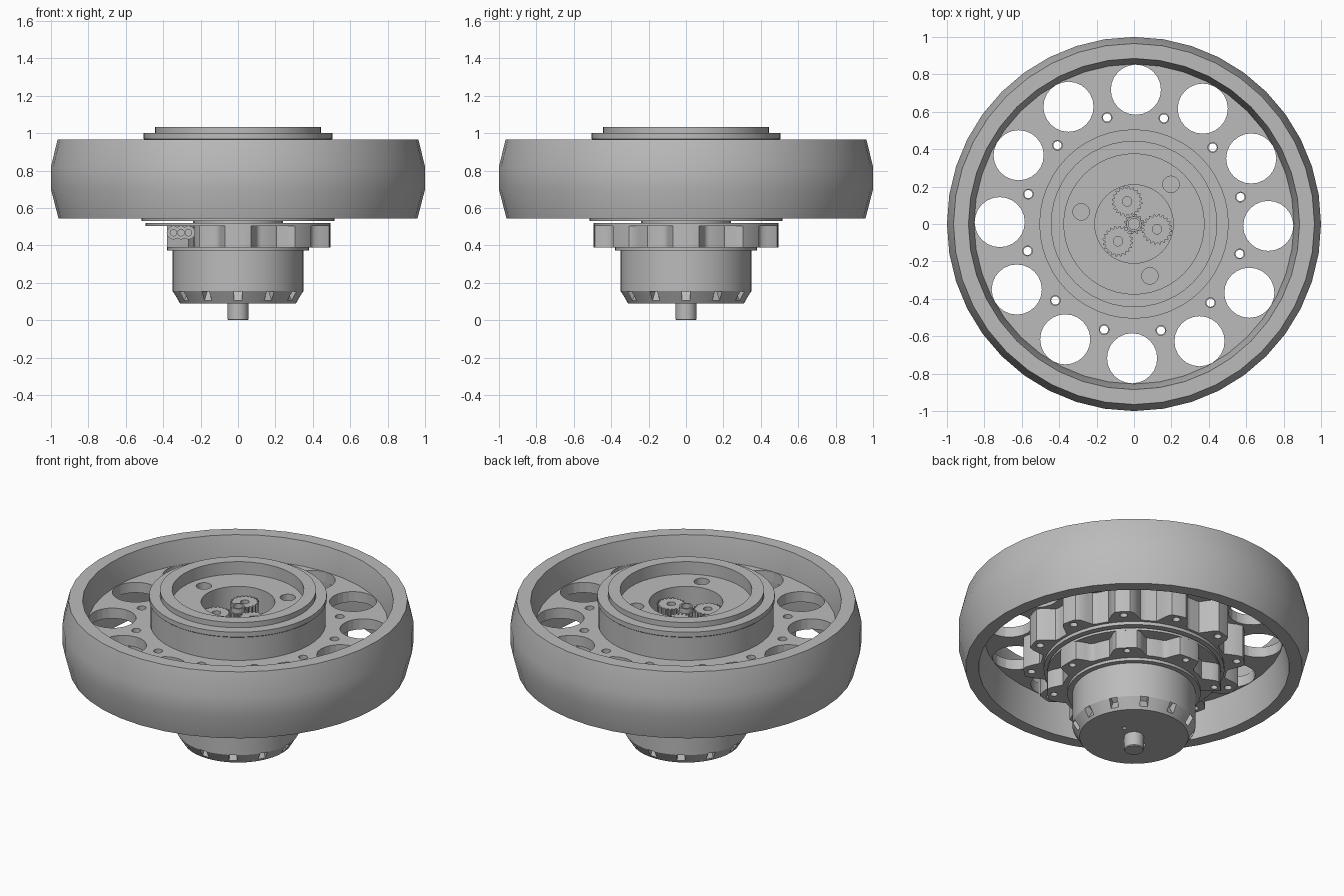
import bpy, bmesh
from math import sin, cos, pi, radians
from mathutils import Matrix, Vector

if "Cube" in bpy.data.objects:
    bpy.data.objects.remove(bpy.data.objects["Cube"])

grey = bpy.data.materials.new("plain_grey")
grey.use_nodes = True
grey.diffuse_color = (0.5, 0.5, 0.5, 1)
grey.node_tree.nodes["Principled BSDF"].inputs["Base Color"].default_value = (0.5, 0.5, 0.5, 1)


def finish(name, bm, smooth=True):
    bmesh.ops.remove_doubles(bm, verts=bm.verts, dist=1e-5)
    bmesh.ops.recalc_face_normals(bm, faces=bm.faces)
    mesh = bpy.data.meshes.new(name)
    bm.to_mesh(mesh)
    bm.free()
    mesh.materials.append(grey)
    obj = bpy.data.objects.new(name, mesh)
    bpy.context.collection.objects.link(obj)
    if smooth:
        shade(obj)
    return obj


def activate(obj):
    bpy.ops.object.select_all(action='DESELECT')
    obj.select_set(True)
    bpy.context.view_layer.objects.active = obj


def shade(obj):
    activate(obj)
    bpy.ops.object.shade_smooth_by_angle(angle=radians(30))


def lathe(name, profile, steps=48, closed=True):
    """Spin (radius, height) points around z."""
    bm = bmesh.new()
    verts = [bm.verts.new((r, 0, z)) for r, z in profile]
    pairs = list(zip(verts, verts[1:])) + ([(verts[-1], verts[0])] if closed else [])
    edges = [bm.edges.new(p) for p in pairs]
    bmesh.ops.spin(bm, geom=verts + edges, axis=(0, 0, 1), cent=(0, 0, 0),
                   angle=2 * pi, steps=steps, use_merge=True)
    return finish(name, bm)


def prism(name, outline, z0, z1, at=(0, 0)):
    """Extrude a flat outline upwards."""
    bm = bmesh.new()
    face = bm.faces.new([bm.verts.new((x + at[0], y + at[1], z0)) for x, y in outline])
    new = bmesh.ops.extrude_face_region(bm, geom=[face])["geom"]
    bmesh.ops.translate(bm, vec=(0, 0, z1 - z0),
                        verts=[v for v in new if isinstance(v, bmesh.types.BMVert)])
    return finish(name, bm)


def polar(r, deg):
    return r * cos(radians(deg)), r * sin(radians(deg))


def wave(deg, count, low, high, gain, phase=0):
    """Radius of a lobed outline with flattened lobes and scallops."""
    c = cos(count * radians(deg - phase)) * gain
    t = 0.5 + 0.5 * max(-1, min(1, c))
    return low + (high - low) * t


def drill(obj, spots, radius, z0, z1):
    """Cut round holes at the given x, y spots."""
    bm = bmesh.new()
    for x, y in spots:
        bmesh.ops.create_cone(bm, cap_ends=True, segments=24, radius1=radius, radius2=radius,
                              depth=z1 - z0, matrix=Matrix.Translation((x, y, (z0 + z1) / 2)))
    cut(obj, finish("cutter", bm, False))


def cut(obj, cutter):
    cutter.hide_render = True
    mod = obj.modifiers.new("cut", 'BOOLEAN')
    mod.operation, mod.solver, mod.object = 'DIFFERENCE', 'EXACT', cutter
    activate(obj)
    bpy.ops.object.modifier_apply(modifier=mod.name)
    bpy.data.objects.remove(cutter)
    shade(obj)


def ring_spots(count, r, start=0):
    return [polar(r, start + i * 360 / count) for i in range(count)]


# Rim with crowned tread and tapered inner walls
lathe("rim", [(.96, .545), (1, .70), (1, .82), (.965, .965), (.885, .965),
              (.855, .82), (.855, .755), (.885, .545)], 40)

# Web with large round openings and bolt holes
web = lathe("web", [(.45, .755), (.86, .755), (.86, .82), (.45, .82)], 40)
drill(web, ring_spots(12, .718, -0.8), .134, .7, .9)
drill(web, ring_spots(12, .587, 14.2), .026, .7, .9)

# Hub drum with recessed top face and open centre
hub = lathe("hub_drum", [(0, .6), (.48, .6), (.48, .76), (.5, .78), (.5, .965), (.506, .97),
                         (.506, 1), (.445, 1), (.445, 1.033), (.375, 1.033), (.375, .955),
                         (.21, .955), (.21, .65), (0, .65)], 48, False)
drill(hub, ring_spots(3, .29, 47), .044, .9, 1)

# Upper lobed adapter under the web
outline = [polar(wave(a, 12, .53, .63, 1.8, 14.2), a) for a in range(0, 360, 2)]
adapter = prism("upper_lobed_adapter", outline, .55, .756)
drill(adapter, ring_spots(12, .587, 14.2), .022, .5, .8)

# Flat flanges between the wheel and the motor mount
lathe("wheel_flange", [(0, .53), (.515, .53), (.515, .551), (0, .551)], 48, False)
lathe("mount_plate", [(0, .505), (.495, .505), (.495, .52), (0, .52)], 48, False)
lathe("mount_core", [(0, .38), (.24, .38), (.24, .54), (0, .54)], 32, False)

# Lower lobed mount, open on the cable side
arc = range(-120, 141, 2)
outer = [polar(wave(a, 8, .41, .494, 2.2), a) for a in arc]
inner = [polar(.345, a) for a in reversed(arc)]
mount = prism("lower_lobed_mount", outer + inner, .39, .508)
drill(mount, [polar(.458, a) for a in range(-90, 136, 45)], .02, .3, .45)

# Cable connectors in the open side
bm = bmesh.new()
for i in range(3):
    for r, depth, y in ((.036, .2, -.05), (.02, .3, -.05)):
        place = Matrix.Translation((-.345 + i * .04, y, .468)) @ Matrix.Rotation(pi / 2, 4, 'X')
        bmesh.ops.create_cone(bm, cap_ends=True, segments=16, radius1=r, radius2=r,
                              depth=depth, matrix=place)
finish("cable_connectors", bm)

# Motor can with slanted vent slots
lathe("motor_collar", [(0, .372), (.38, .372), (.38, .391), (0, .391)], 48, False)
motor = lathe("motor_can", [(0, .09), (.31, .09), (.35, .155), (.35, .38), (0, .38)], 48, False)
bm = bmesh.new()
for i in range(12):
    turn = Matrix.Rotation(i * pi / 6, 4, 'Z')
    place = turn @ Matrix.Translation((.34, 0, .12)) @ Matrix.Rotation(radians(-30), 4, 'Y')
    bmesh.ops.create_cube(bm, size=1, matrix=place @ Matrix.Diagonal((.05, .045, .12, 1)))
cut(motor, finish("cutter", bm, False))
drill(motor, ring_spots(2, .11, 20), .012, .05, .12)

# Output shaft
lathe("motor_shaft", [(0, 0), (.052, 0), (.056, .005), (.056, .1), (0, .1)], 24, False)


# Planetary gears inside the hub
def gear(name, teeth, root, tip, at=(0, 0)):
    levels = (root, root, tip, tip)
    pts = [polar(levels[i % 4], i * 90 / teeth) for i in range(teeth * 4)]
    return prism(name, pts, .64, .9, at)


for i, spot in enumerate(ring_spots(3, .126, 107)):
    planet = gear("planet_gear_%d" % (i + 1), 20, .07, .082, spot)
    drill(planet, [spot], .025, .8, 1)
sun = gear("sun_gear", 12, .044, .054)
lathe("centre_tube", [(.03, .64), (.041, .64), (.041, .93), (.03, .93)], 24)
